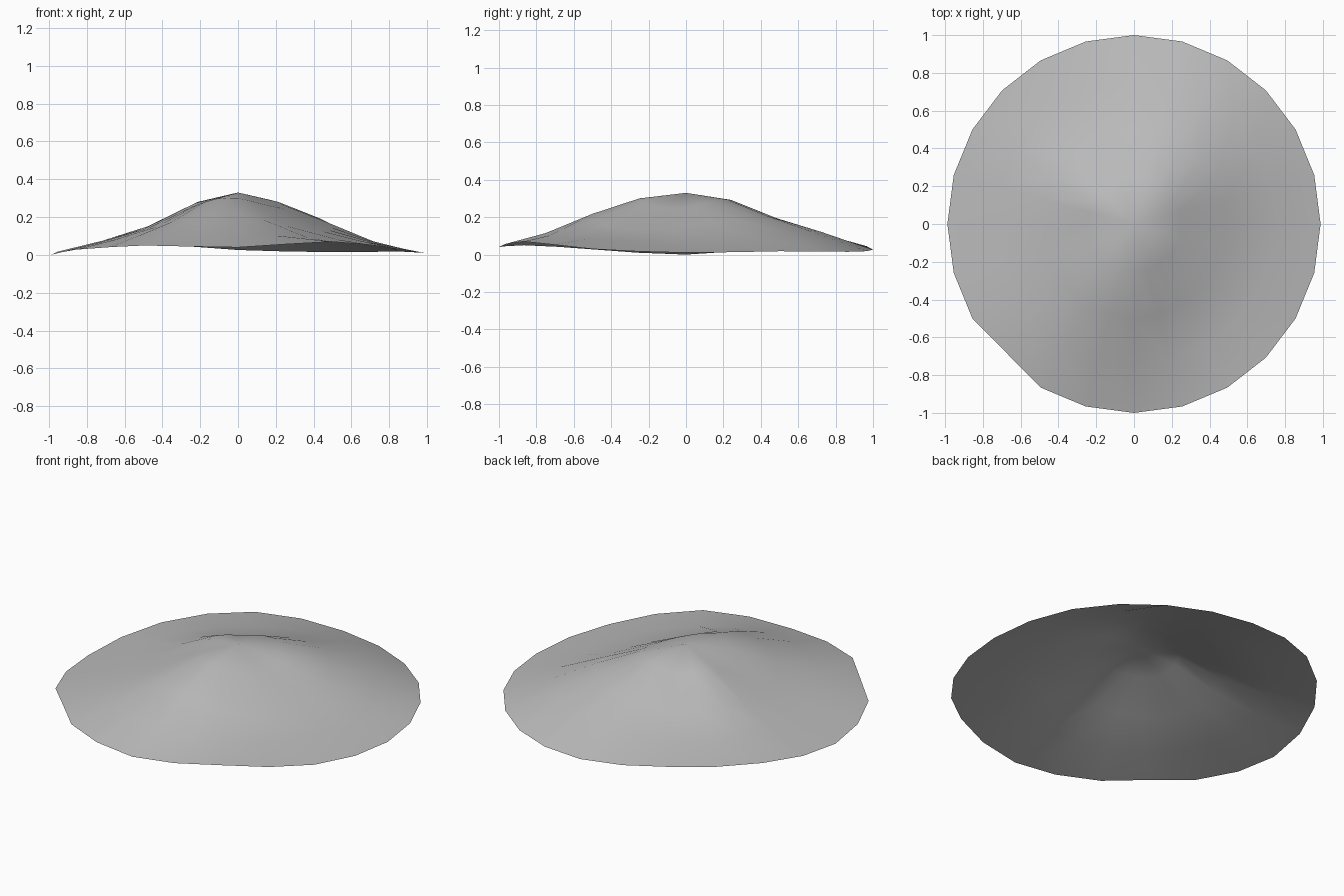
import bpy, bmesh, math

cube = bpy.data.objects.get("Cube")
if cube:
    bpy.data.objects.remove(cube, do_unlink=True)

SEGMENTS = 24
PEAK = 0.33

# Canopy heights per ring, every 30 degrees from +x counter-clockwise
RINGS = [
    (0.25, (.25, .28, .295, .285, .265, .28, .255, .265, .295, .3, .27, .25)),
    (0.50, (.145, .195, .207, .178, .15, .162, .14, .15, .2, .218, .155, .13)),
    (0.75, (.06, .09, .13, .105, .09, .088, .065, .083, .118, .115, .09, .075)),
    (1.00, (.01, .018, .015, .026, .06, .04, 0, .028, .05, .04, .07, .03)),
]


def around(values, turn):
    """Smooth periodic interpolation; turn runs from 0 to 1."""
    n = len(values)
    pos = turn * n
    i = int(pos)
    t = pos - i
    a, b, c, d = (values[(i + k) % n] for k in (-1, 0, 1, 2))
    return b + 0.5 * t * (c - a + t * (2*a - 5*b + 4*c - d + t * (3*(b - c) + d - a)))


def make_material(name, color):
    mat = bpy.data.materials.new(name)
    mat.use_nodes = True
    mat.diffuse_color = color
    bsdf = next(n for n in mat.node_tree.nodes if n.type == 'BSDF_PRINCIPLED')
    bsdf.inputs["Base Color"].default_value = color
    return mat


# Draped sheet: a fan at the peak, then quad rings out to the rim
bm = bmesh.new()
peak = bm.verts.new((0, 0, PEAK))
loops = []
for radius, heights in RINGS:
    loop = []
    for s in range(SEGMENTS):
        angle = math.tau * s / SEGMENTS
        # One corner of the rim is cut straight
        r = math.cos(math.tau / SEGMENTS) if radius == 1 and s == 15 else radius
        loop.append(bm.verts.new((0.988 * r * math.cos(angle), r * math.sin(angle),
                                  max(0, around(heights, s / SEGMENTS)))))
    loops.append(loop)

for s in range(SEGMENTS):
    n = (s + 1) % SEGMENTS
    bm.faces.new((peak, loops[0][s], loops[0][n]))
    for inner, outer in zip(loops, loops[1:]):
        bm.faces.new((inner[s], outer[s], outer[n], inner[n]))
for face in bm.faces:
    face.smooth = True

mesh = bpy.data.meshes.new("canopy")
bm.to_mesh(mesh)
bm.free()
mesh.materials.append(make_material("plain grey", (0.5, 0.5, 0.5, 1)))
canopy = bpy.data.objects.new("canopy", mesh)
bpy.context.collection.objects.link(canopy)
